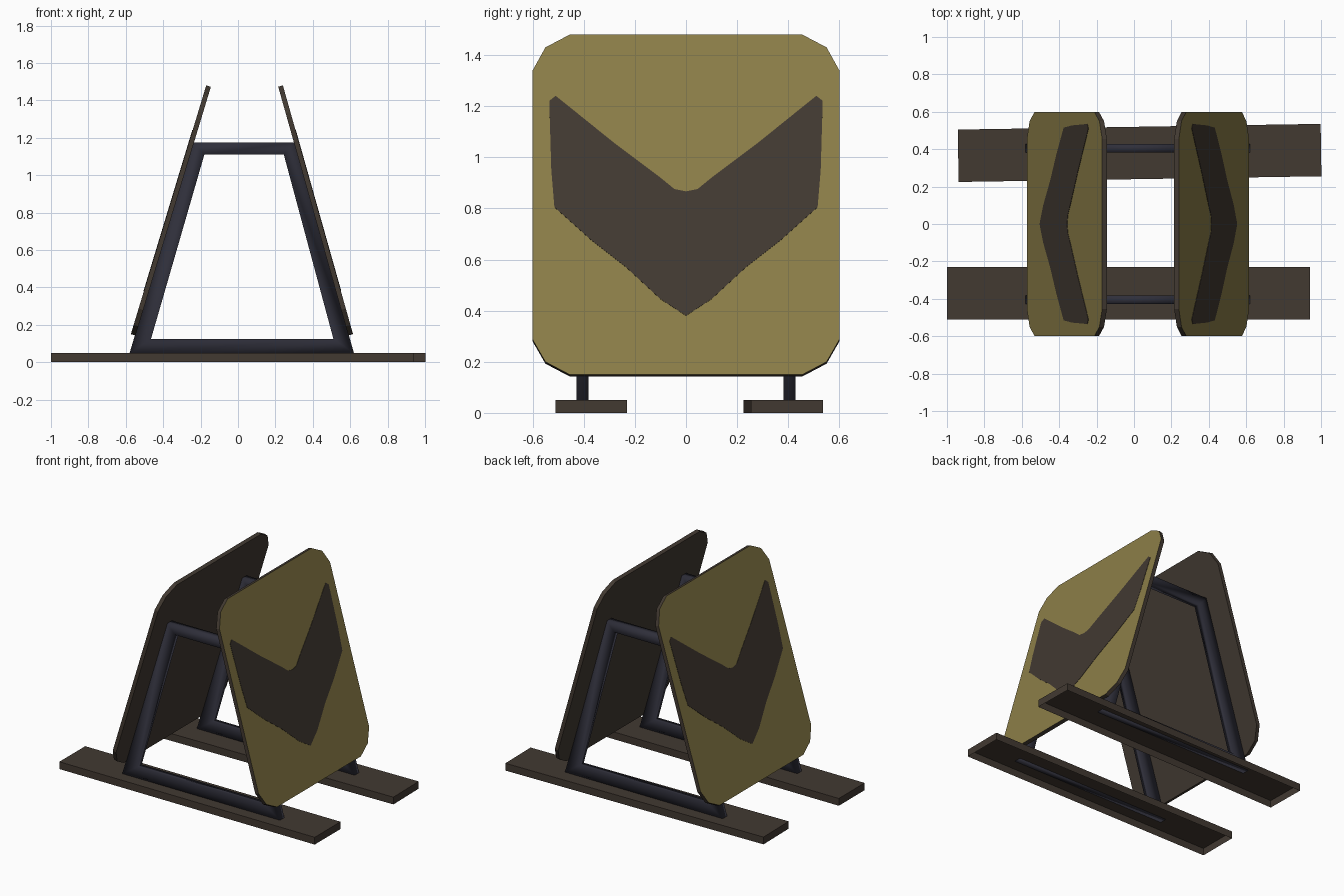
import bpy, bmesh, math
from mathutils import Vector

if "Cube" in bpy.data.objects:
    bpy.data.objects.remove(bpy.data.objects["Cube"])


def material(name, rgb):
    m = bpy.data.materials.new(name)
    m.diffuse_color = (*rgb, 1)
    m.use_nodes = True
    m.node_tree.nodes["Principled BSDF"].inputs["Base Color"].default_value = m.diffuse_color
    return m


OLIVE = material("olive_paint", (0.262, 0.209, 0.065))
BROWN = material("dark_brown", (0.054, 0.041, 0.031))
STEEL = material("blue_grey_steel", (0.028, 0.028, 0.042))


def finish(name, bm, mats, smooth=False):
    bmesh.ops.recalc_face_normals(bm, faces=bm.faces)
    me = bpy.data.meshes.new(name)
    for m in mats:
        me.materials.append(m)
    for f in bm.faces:
        f.smooth = smooth
    bm.to_mesh(me)
    bm.free()
    ob = bpy.data.objects.new(name, me)
    bpy.context.collection.objects.link(ob)
    return ob


def slab(bm, front, offset):
    """Closed slab from an outline; returns the outline face."""
    a = [bm.verts.new(p) for p in front]
    b = [bm.verts.new(p + offset) for p in front]
    face = bm.faces.new(a)
    bm.faces.new(b[::-1])
    n = len(a)
    for i in range(n):
        j = (i + 1) % n
        bm.faces.new((a[j], a[i], b[i], b[j]))
    return face


# Ground planks: shallow boxes open underneath
def plank(name, x, y, angle):
    bm = bmesh.new()
    bmesh.ops.create_cube(bm, size=1)
    for v in bm.verts:
        v.co = Vector((v.co.x * 1.94, v.co.y * 0.28, (v.co.z + 0.5) * 0.05))
    bm.normal_update()
    bmesh.ops.delete(bm, geom=[f for f in bm.faces if f.normal.z < -0.9],
                     context='FACES_ONLY')
    top = [f for f in bm.faces if f.normal.z > 0.9][0]
    ob = finish(name, bm, [BROWN])
    ob.location = (x, y, 0)
    ob.rotation_euler.z = angle


plank("front_plank", -0.03, -0.37, 0)
plank("back_plank", 0.03, 0.38, math.radians(0.9))

# Trapezoid support frames
OUTER = [(-0.58, 0.048), (0.62, 0.048), (0.30, 1.175), (-0.24, 1.175)]
INNER = [(-0.465, 0.125), (0.51, 0.125), (0.245, 1.11), (-0.18, 1.11)]


def frame(name, y):
    bm = bmesh.new()
    rings = [[bm.verts.new((x, y + dy, z)) for x, z in prof]
             for prof, dy in ((OUTER, -0.024), (INNER, -0.024),
                              (INNER, 0.024), (OUTER, 0.024))]
    for k in range(4):
        a, b = rings[k], rings[(k + 1) % 4]
        for i in range(4):
            j = (i + 1) % 4
            bm.faces.new((a[i], a[j], b[j], b[i]))
    finish(name, bm, [STEEL], smooth=True)


frame("front_frame", -0.405)
frame("back_frame", 0.405)

# Half outlines (y, z), mirrored across y = 0
PANEL = [(0.455, 0.15), (0.55, 0.2), (0.6, 0.287), (0.6, 1.34), (0.55, 1.43), (0.455, 1.48)]
CHEVRON = [(0, 0.38), (0.10, 0.445), (0.235, 0.57), (0.37, 0.675), (0.515, 0.805),
           (0.527, 0.95), (0.535, 1.22), (0.51, 1.24), (0.46, 1.2), (0.28, 1.055),
           (0.10, 0.92), (0.045, 0.875), (0, 0.866)]


def mirrored(half):
    return half + [(-y, z) for y, z in reversed(half) if y > 0]


# Leaning boards, olive outside, with a chevron on the outer face
def board(side, x_low, x_high):
    slope = (x_high - x_low) / 1.33
    sign = 1 if x_low > 0 else -1
    normal = Vector((sign, 0, -sign * slope)).normalized()

    def place(half, lift):
        return [Vector((x_low + (z - 0.15) * slope, y, z)) + normal * lift
                for y, z in mirrored(half)]

    bm = bmesh.new()
    face = slab(bm, place(PANEL, 0), normal * -0.026)
    face.material_index = 1
    finish(side + "_board", bm, [BROWN, OLIVE])

    bm = bmesh.new()
    slab(bm, place(CHEVRON, 0.002), normal * -0.003)
    finish(side + "_chevron", bm, [BROWN])


board("right", 0.615, 0.24)
board("left", -0.573, -0.17)
